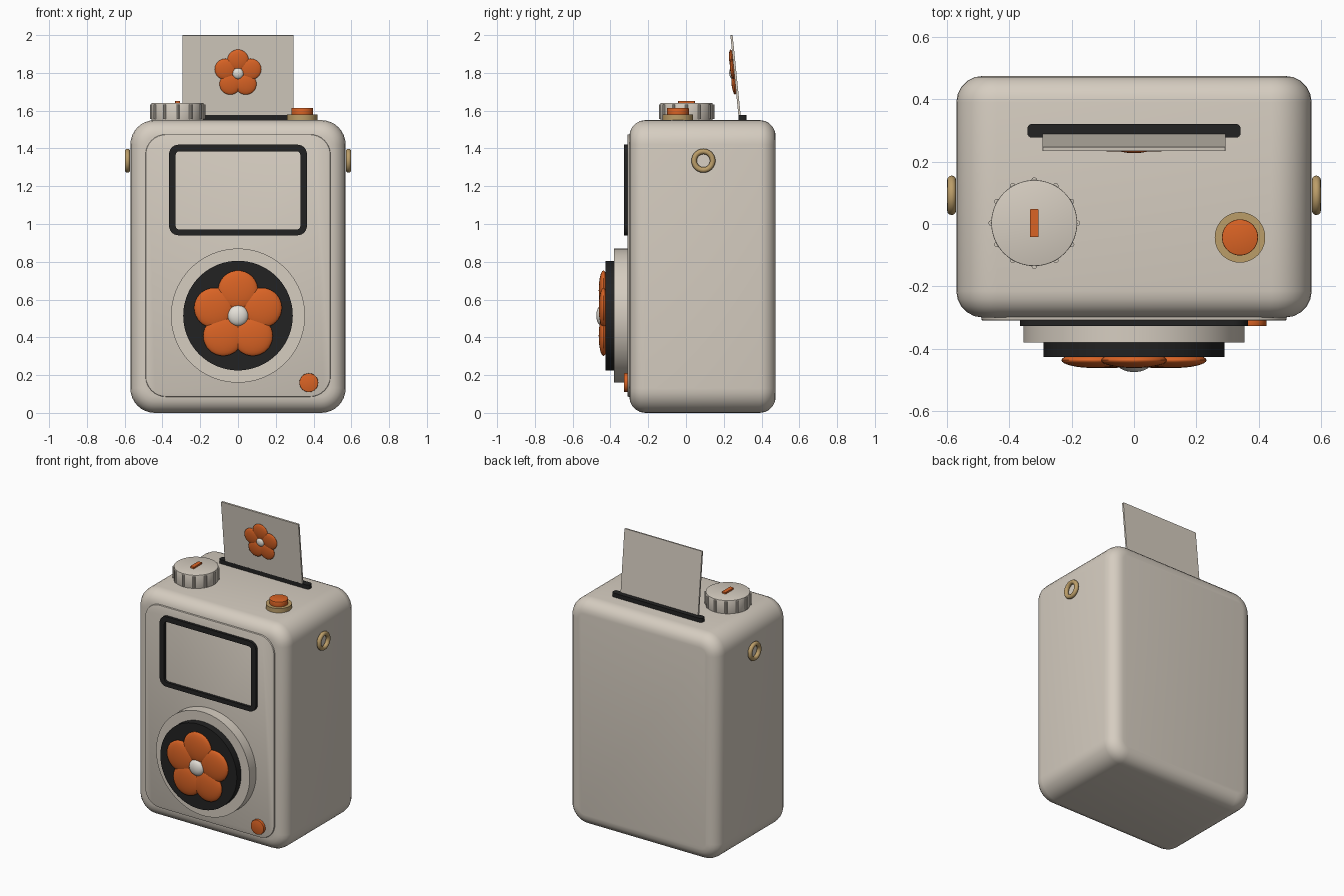
import bpy, bmesh, math
from mathutils import Matrix, Vector

if "Cube" in bpy.data.objects:
    bpy.data.objects.remove(bpy.data.objects["Cube"])


def material(name, rgb):
    m = bpy.data.materials.new(name)
    m.diffuse_color = (*rgb, 1)
    m.use_nodes = True
    m.node_tree.nodes["Principled BSDF"].inputs["Base Color"].default_value = m.diffuse_color
    return m


CREAM = material("cream", (0.67, 0.61, 0.53))
BLACK = material("black", (0.016, 0.016, 0.016))
ORANGE = material("orange", (0.70, 0.125, 0.018))
BRASS = material("brass", (0.50, 0.34, 0.14))
WHITE = material("pale_white", (0.78, 0.75, 0.69))


def finish(name, bm, mat, matrix=None):
    bmesh.ops.recalc_face_normals(bm, faces=bm.faces[:])
    if matrix is not None:
        bm.transform(matrix)
    me = bpy.data.meshes.new(name)
    bm.to_mesh(me)
    bm.free()
    me.materials.append(mat)
    ob = bpy.data.objects.new(name, me)
    bpy.context.collection.objects.link(ob)
    bpy.ops.object.select_all(action='DESELECT')
    ob.select_set(True)
    bpy.context.view_layer.objects.active = ob
    bpy.ops.object.shade_smooth_by_angle(angle=math.radians(35))
    return ob


def round_rect(u0, u1, v0, v1, r, n=6):
    pts = []
    for cu, cv, a0 in ((u1 - r, v1 - r, 0), (u0 + r, v1 - r, 90),
                       (u0 + r, v0 + r, 180), (u1 - r, v0 + r, 270)):
        for i in range(n + 1):
            a = math.radians(a0 + 90 * i / n)
            pts.append((cu + r * math.cos(a), cv + r * math.sin(a)))
    return pts


def circle(u, v, r, n=64):
    return [(u + r * math.cos(2 * math.pi * i / n), v + r * math.sin(2 * math.pi * i / n))
            for i in range(n)]


def place(u, v, w, axis):
    return (u, w, v) if axis == 'Y' else (u, v, w)


def prism(name, pts, axis, w0, w1, mat, bevel=0, segments=2, matrix=None):
    """Extrude an outline along an axis, optionally rounding both rims."""
    bm = bmesh.new()
    a = [bm.verts.new(place(u, v, w0, axis)) for u, v in pts]
    b = [bm.verts.new(place(u, v, w1, axis)) for u, v in pts]
    caps = [bm.faces.new(a), bm.faces.new(b)]
    for i in range(len(pts)):
        j = (i + 1) % len(pts)
        bm.faces.new((a[i], a[j], b[j], b[i]))
    bmesh.ops.recalc_face_normals(bm, faces=bm.faces[:])
    if bevel:
        rim = [e for f in caps for e in f.edges]
        bmesh.ops.bevel(bm, geom=rim, offset=bevel, segments=segments,
                        profile=0.5, affect='EDGES')
    return finish(name, bm, mat, matrix)


def frame(name, outer, inner, w0, w1, mat):
    bm = bmesh.new()
    loops = [[bm.verts.new(place(u, v, w, 'Y')) for u, v in pts]
             for pts, w in ((outer, w0), (inner, w0), (inner, w1), (outer, w1))]
    n = len(outer)
    for k in range(4):
        p, q = loops[k], loops[(k + 1) % 4]
        for i in range(n):
            j = (i + 1) % n
            bm.faces.new((p[i], p[j], q[j], q[i]))
    return finish(name, bm, mat)


def ellipsoid(name, centre, radii, mat, matrix):
    bm = bmesh.new()
    bmesh.ops.create_uvsphere(bm, u_segments=32, v_segments=16, radius=1)
    return finish(name, bm, mat,
                  matrix @ Matrix.Translation(centre) @ Matrix.Diagonal((*radii, 1)))


def flower(prefix, matrix):
    """Five petals and a centre, facing -y."""
    for i in range(5):
        a = math.radians(90 + 72 * i)
        ellipsoid(f"{prefix}_petal_{i + 1}",
                  (0.133 * math.cos(a), -0.012, 0.133 * math.sin(a)),
                  (0.106, 0.025, 0.106), ORANGE, matrix)
    ellipsoid(prefix + "_centre", (0, -0.02, 0), (0.055, 0.03, 0.055), WHITE, matrix)


# Body and raised front panel
prism("body", round_rect(-0.57, 0.57, 0, 1.55, 0.13, 8), 'Y', -0.30, 0.475, CREAM, 0.085, 5)
prism("front_panel", round_rect(-0.49, 0.49, 0.085, 1.475, 0.11, 8), 'Y',
      -0.31, -0.27, CREAM, 0.006)

# Screen frame
frame("screen_frame", round_rect(-0.365, 0.365, 0.94, 1.42, 0.05),
      round_rect(-0.33, 0.33, 0.97, 1.385, 0.02), -0.328, -0.30, BLACK)

# Lens and flower
prism("lens_ring", circle(0, 0.515, 0.355, 96), 'Y', -0.38, -0.28, CREAM)
prism("lens_disc", circle(0, 0.515, 0.29, 96), 'Y', -0.427, -0.37, BLACK)
flower("lens_flower", Matrix.Translation((0, -0.425, 0.515)))

# Front button
prism("front_button", circle(0.375, 0.16, 0.05, 32), 'Y', -0.328, -0.30, ORANGE, 0.003)

# Strap rings on both sides
for side, x in (("left", -0.585), ("right", 0.585)):
    bm = bmesh.new()
    grid = []
    for i in range(40):
        a = 2 * math.pi * i / 40
        ring = []
        for j in range(12):
            b = 2 * math.pi * j / 12
            r = 0.049 + 0.0145 * math.cos(b)
            ring.append(bm.verts.new((0.0145 * math.sin(b), r * math.cos(a), r * math.sin(a))))
        grid.append(ring)
    for i in range(40):
        for j in range(12):
            k, m = (i + 1) % 40, (j + 1) % 12
            bm.faces.new((grid[i][j], grid[k][j], grid[k][m], grid[i][m]))
    finish("strap_ring_" + side, bm, BRASS, Matrix.Translation((x, 0.092, 1.335)))

# Dial with grip ridges and pointer
DX, DY = -0.32, 0.003
prism("dial", circle(DX, DY, 0.138), 'Z', 1.54, 1.641, CREAM, 0.003)
for i in range(12):
    a = math.radians(30 * i)
    prism(f"dial_ridge_{i + 1}",
          circle(DX + 0.138 * math.cos(a), DY + 0.138 * math.sin(a), 0.009, 10),
          'Z', 1.555, 1.633, CREAM)
prism("dial_pointer", round_rect(DX - 0.014, DX + 0.014, DY - 0.045, DY + 0.045, 0.002, 1),
      'Z', 1.63, 1.652, ORANGE)

# Shutter button on a brass collar
prism("shutter_collar", circle(0.34, -0.043, 0.081), 'Z', 1.54, 1.58, BRASS)
prism("shutter_button", circle(0.34, -0.043, 0.058, 48), 'Z', 1.57, 1.614, ORANGE, 0.003)

# Print slot and the print leaning forward out of it
prism("print_slot", round_rect(-0.342, 0.342, 0.277, 0.321, 0.015, 4), 'Z', 1.53, 1.578, BLACK)
lean = Matrix.Translation((0, 0.286, 1.55)) @ Matrix.Rotation(0.1, 4, 'X')
prism("print", round_rect(-0.294, 0.294, -0.02, 0.452, 0.002, 1), 'Y', -0.006, 0.006,
      CREAM, matrix=lean)
flower("print_flower", lean @ Matrix.Translation((0, -0.006, 0.25)) @ Matrix.Scale(0.53, 4))
